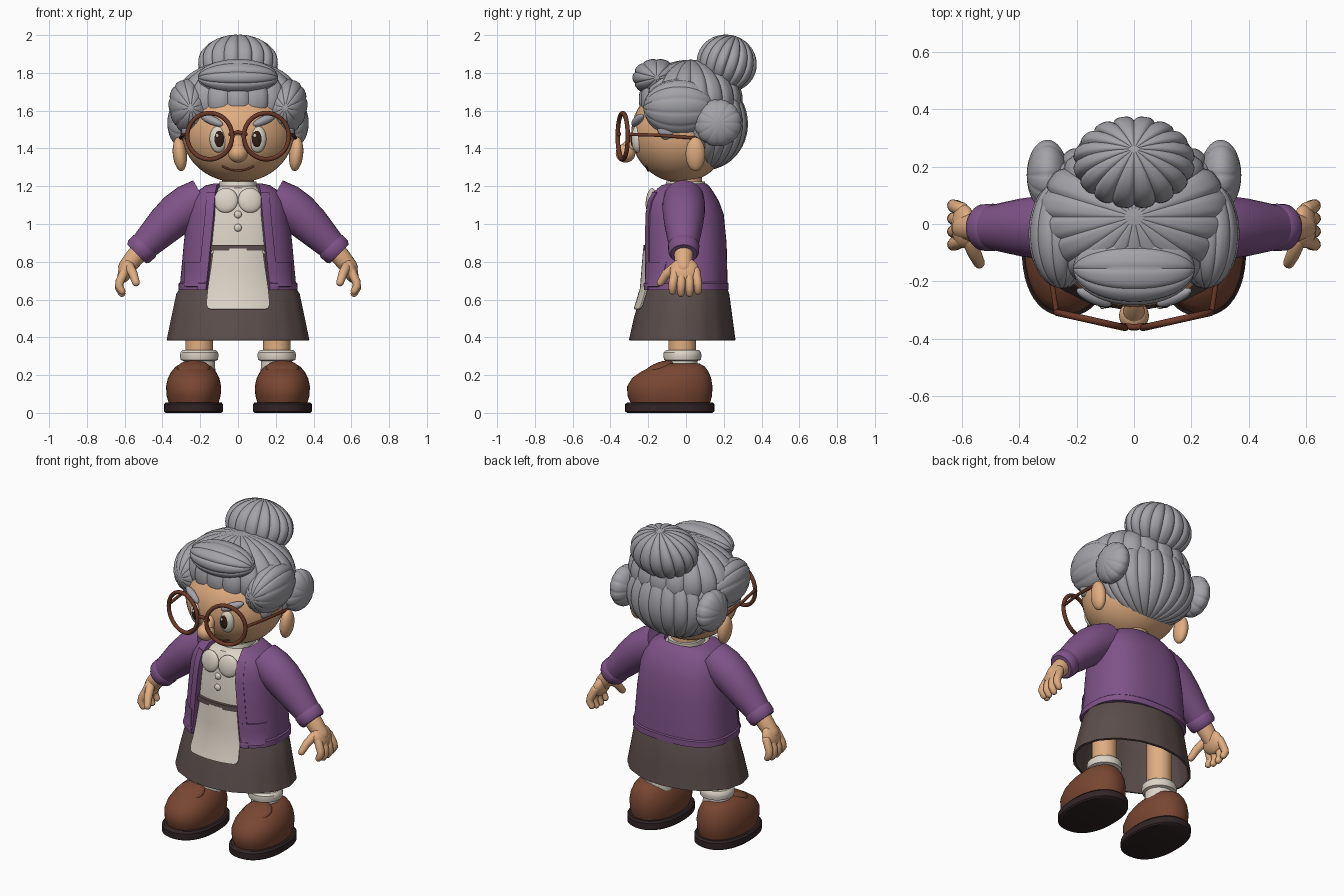
import bpy, bmesh, math
from mathutils import Vector, Matrix, Euler

if "Cube" in bpy.data.objects:
    bpy.data.objects.remove(bpy.data.objects["Cube"])


def material(name, r, g, b):
    m = bpy.data.materials.new(name)
    m.use_nodes = True
    m.diffuse_color = (r, g, b, 1)
    m.node_tree.nodes["Principled BSDF"].inputs["Base Color"].default_value = (r, g, b, 1)
    return m


SKIN = material("skin", .75, .42, .22)
HAIR = material("grey hair", .37, .365, .395)
PURPLE = material("purple wool", .215, .088, .25)
SKIRT = material("dark skirt", .105, .075, .071)
CREAM = material("cream cloth", .72, .66, .57)
LEATHER = material("brown leather", .19, .062, .032)
SOLE = material("dark sole", .032, .018, .019)
FRAME = material("frame brown", .15, .042, .022)
IRIS = material("dark iris", .03, .013, .009)
parts = []


def finish(bm, name, mat, thick=0):
    mesh = bpy.data.meshes.new(name)
    bm.to_mesh(mesh)
    bm.free()
    mesh.materials.append(mat)
    ob = bpy.data.objects.new(name, mesh)
    bpy.context.collection.objects.link(ob)
    parts.append(ob)
    if thick:
        mod = ob.modifiers.new("thickness", "SOLIDIFY")
        mod.thickness, mod.offset = thick, -1
    return ob


def spow(v, p):
    return math.copysign(abs(v) ** p, v)


def skin_rows(bm, grid, closed):
    for a, b in zip(grid, grid[1:]):
        n = len(a)
        for j in range(n if closed else n - 1):
            k = (j + 1) % n
            bm.faces.new((a[j], a[k], b[k], b[j]))


def loft(name, rows, mat, cx=0, p=1, n=64, gap=None, caps=True, thick=0, flute=0):
    """Stack of rounded rings: z, half width, front y, back y; gap gives the opening half width."""
    bm, grid = bmesh.new(), []
    for i, (z, rx, yf, yb) in enumerate(rows):
        cy, ry = (yf + yb) / 2, (yb - yf) / 2
        a = math.asin(min(1, gap[i] / rx) ** (1 / p)) if gap else 0
        count = n + 1 if gap else n
        ring = []
        for j in range(count):
            t = a + (2 * math.pi - 2 * a) * j / n
            f = 1 + flute * math.cos(16 * t) * (1 - i / len(rows))
            ring.append(bm.verts.new((cx + f * rx * spow(math.sin(t), p),
                                      cy - f * ry * spow(math.cos(t), p), z)))
        grid.append(ring)
    skin_rows(bm, grid, not gap)
    if caps:
        bm.faces.new(grid[0][::-1])
        bm.faces.new(grid[-1])
    return finish(bm, name, mat, thick)


def front_y(rows, x, z, p):
    """Front surface of a loft at x, z."""
    for a, b in zip(rows, rows[1:]):
        if z <= b[0]:
            break
    t = max(0, min(1, (z - a[0]) / (b[0] - a[0])))
    rx, yf, yb = (a[i] + (b[i] - a[i]) * t for i in (1, 2, 3))
    s = min(1, abs(x) / rx) ** (1 / p)
    return (yf + yb) / 2 - (yb - yf) / 2 * (1 - s * s) ** (p / 2)


def panel(name, rows, p, outline, mat, lift=.008):
    """Thin plate laid on the front of a loft; outline rows are z, x min, x max."""
    bm, grid = bmesh.new(), []
    for z, x0, x1 in outline:
        xs = [x0 + (x1 - x0) * j / 12 for j in range(13)]
        grid.append([bm.verts.new((x, front_y(rows, x, z, p) - lift, z)) for x in xs])
    skin_rows(bm, grid, False)
    finish(bm, name, mat, .009)


def tube(name, pts, radii, mat, n=20, rounded=True):
    """Tapered tube along a path, with optional domed ends."""
    pts = [Vector(q) for q in pts]
    rings = list(zip(pts, radii))
    if rounded:
        d0, d1 = (pts[0] - pts[1]).normalized(), (pts[-1] - pts[-2]).normalized()
        dome = ((.5, .87), (.85, .53), (.99, .1))
        rings = [(pts[0] + d0 * radii[0] * h, radii[0] * w) for h, w in dome[::-1]] + rings
        rings += [(pts[-1] + d1 * radii[-1] * h, radii[-1] * w) for h, w in dome]
    bm, grid = bmesh.new(), []
    last = (rings[1][0] - rings[0][0]).normalized()
    side = last.orthogonal().normalized()
    for i, (c, r) in enumerate(rings):
        d = (rings[min(i + 1, len(rings) - 1)][0] - rings[max(i - 1, 0)][0]).normalized()
        side = last.rotation_difference(d) @ side
        up, last = d.cross(side), d
        angles = [2 * math.pi * j / n for j in range(n)]
        grid.append([bm.verts.new(c + (side * math.cos(t) + up * math.sin(t)) * r) for t in angles])
    skin_rows(bm, grid, True)
    bm.faces.new(grid[0][::-1])
    bm.faces.new(grid[-1])
    bmesh.ops.recalc_face_normals(bm, faces=bm.faces)
    return finish(bm, name, mat)


def ball(name, loc, size, mat, rot=(0, 0, 0), ribs=0, depth=.05, axis=(0, 0, 0)):
    """Ellipsoid, optionally grooved into ribs that run to its poles."""
    bm = bmesh.new()
    bmesh.ops.create_uvsphere(bm, u_segments=ribs * 8 or 32, v_segments=24, radius=1)
    for v in bm.verts if ribs else ():
        flat = math.hypot(v.co.x, v.co.y)
        groove = 1 - abs(math.sin(math.atan2(v.co.y, v.co.x) * ribs / 2))
        v.co *= 1 - depth * groove ** 2 * flat
    m = Matrix.Translation(loc) @ Euler([math.radians(a) for a in rot]).to_matrix().to_4x4()
    m = m @ Matrix.Diagonal((*size, 1)) @ Euler([math.radians(a) for a in axis]).to_matrix().to_4x4()
    bm.transform(m)
    return finish(bm, name, mat)


def face_y(x, z):
    return -.03 - .26 * math.sqrt(max(0, 1 - (x / .295) ** 2 - ((z - 1.48) / .26) ** 2))


# Skirt, blouse and cardigan
skirt = [(.385, .375, -.30, .26), (.5, .352, -.275, .245), (.63, .325, -.238, .228),
         (.66, .307, -.228, .218), (.88, .25, -.21, .19)]
loft("skirt", skirt, SKIRT, caps=False, thick=.014, flute=.008)
blouse = [(.84, .24, -.205, .17), (1.08, .23, -.2, .16), (1.14, .2, -.185, .13),
          (1.19, .13, -.15, .11), (1.2, .1, -.11, .1), (1.225, .098, -.105, .1)]
loft("blouse", blouse, CREAM, p=.85)
coat = [(.65, .315, -.235, .226), (.686, .314, -.235, .226), (.692, .306, -.228, .22),
        (.9, .287, -.225, .215), (1.05, .27, -.22, .2), (1.12, .25, -.208, .175),
        (1.17, .22, -.185, .145), (1.205, .17, -.15, .12), (1.215, .125, -.125, .105)]
opening = [.17, .167, .166, .145, .13, .125, .12, .112, .1]
loft("cardigan", coat, PURPLE, p=.78, gap=opening, caps=False, thick=.025)
loft("waistband", [(.86, .25, -.226, .18), (.89, .248, -.224, .18)], SKIRT, p=.85)
panel("apron", skirt, 1, [(.55, -.145, .145), (.556, -.16, .16), (.575, -.168, .168),
                          (.66, -.16, .16), (.76, -.145, .145), (.87, -.13, .13)], CREAM, .016)
for z in (1.05, .98):
    ball("blouse_button", (0, front_y(blouse, 0, z, .85), z), (.02, .014, .02), CREAM)

# Head and face
ball("head", (0, -.03, 1.48), (.295, .26, .26), SKIN)
tube("neck", [(0, 0, 1.15), (0, 0, 1.3)], [.085, .085], SKIN)
tube("nose_bridge", [(0, -.27, 1.45), (0, -.315, 1.39)], [.03, .04], SKIN)
ball("nose", (0, -.32, 1.375), (.052, .052, .05), SKIN)
smile = [(x * .01, 1.283 + .022 * (x / 8) ** 2) for x in range(-8, 9)]
tube("mouth", [(x, face_y(x, z), z) for x, z in smile], [.006] * 17, FRAME, 10)

# Hair
ball("hair_crown", (0, .025, 1.66), (.335, .275, .21), HAIR, ribs=18)
ball("hair_back", (0, .1, 1.53), (.315, .228, .245), HAIR, ribs=22)
ball("hair_fringe", (0, -.155, 1.775), (.212, .128, .1), HAIR, ribs=10, depth=.06, axis=(0, 90, 0))
ball("hair_bun", (0, .215, 1.85), (.213, .162, .152), HAIR, rot=(-18, 0, 0), ribs=16, depth=.09)

# Spectacle bridge
tube("glasses_bridge", [(-.04, -.355, 1.475), (0, -.36, 1.487), (.04, -.355, 1.475)],
     [.011] * 3, FRAME, 12)

# Paired parts
for s, side in ((1, "left"), (-1, "right")):
    def label(part):
        return side + "_" + part

    def path(*pts):
        return [(s * x, y, z) for x, y, z in pts]

    # Face pairs
    ex = s * .103
    ey = face_y(ex, 1.45)
    ball(label("eye"), (ex, ey + .015, 1.45), (.047, .032, .072), CREAM)
    ball(label("iris"), (s * .1, ey - .008, 1.45), (.027, .014, .043), IRIS)
    ball(label("eye_glint"), (s * .1 - .01, ey - .02, 1.468), (.008, .005, .01), CREAM)
    ball(label("eyebrow"), (s * .14, face_y(.14, 1.55) - .008, 1.55), (.07, .022, .023), HAIR,
         rot=(0, -22 * s, 24 * s))
    ball(label("ear"), (s * .308, .05, 1.37), (.037, .052, .09), SKIN, rot=(0, 6 * s, 0))
    ball(label("hair_side"), (s * .25, -.035, 1.615), (.115, .19, .155), HAIR,
         rot=(0, 14 * s, 0), ribs=12, depth=.04, axis=(90, 0, 0))
    ball(label("hair_puff"), (s * .302, .17, 1.535), (.072, .125, .125), HAIR,
         ribs=12, depth=.04, axis=(0, 90, 0))
    ball(label("sideburn"), (s * .27, -.1, 1.5), (.03, .05, .055), HAIR)

    # Spectacles
    bpy.ops.mesh.primitive_torus_add(major_radius=.122, minor_radius=.012, major_segments=48,
                                     minor_segments=12, location=(s * .15, -.335, 1.465),
                                     rotation=(math.pi / 2, 0, s * .22))
    rim = bpy.context.object
    rim.name = label("glasses_rim")
    rim.data.materials.append(FRAME)
    parts.append(rim)
    tube(label("glasses_arm"), path((.27, -.308, 1.475), (.295, -.15, 1.47), (.305, .05, 1.455)),
         [.009] * 3, FRAME, 12)

    # Collar, front band and pocket
    ball(label("collar"), (s * .064, -.187, 1.125), (.064, .024, .066), CREAM, rot=(-8, 0, 8 * s))
    band = [(z, *sorted((s * w, s * (w + .045)))) for (z, *_), w in zip(coat[:-2], opening)]
    panel(label("cardigan_band"), coat, .78, band, PURPLE)
    px = sorted((s * .178, s * .285))
    panel(label("pocket"), coat, .78, [(z, *px) for z in (.67, .7, .75, .8)], PURPLE, .012)

    # Sleeve, cuff and hand
    tube(label("sleeve"), path((.185, -.012, 1.14), (.255, -.012, 1.1), (.32, -.012, 1.055),
                               (.385, -.012, .995), (.45, -.012, .93), (.52, -.012, .86)),
         [.105, .114, .111, .102, .088, .072], PURPLE, 28, False)
    tube(label("cuff"), path((.485, -.012, .893), (.495, -.012, .883), (.525, -.012, .853),
                             (.537, -.012, .841)), [.074, .083, .081, .07], PURPLE, 28, False)
    tube(label("forearm"), path((.5, -.012, .88), (.55, -.012, .82), (.59, -.012, .77)),
         [.052, .05, .045], SKIN)
    ball(label("palm"), (s * .594, -.008, .755), (.038, .076, .07), SKIN, rot=(0, -20 * s, 0))
    for i in range(4):
        y = -.068 + .043 * i
        drop = (.012, 0, 0, .012)[i]
        tube(label("finger"), path((.6, y * .85, .75), (.626, y, .695), (.63, y * 1.05, .66 + drop),
                                   (.615, y * 1.05, .633 + drop)), [.024, .023, .022, .019], SKIN, 14)
    tube(label("thumb"), path((.575, -.055, .775), (.555, -.105, .735), (.54, -.135, .69)),
         [.026, .024, .02], SKIN, 14)

    # Leg, sock and shoe
    tube(label("leg"), path((.205, -.02, .25), (.205, -.02, .75)), [.073, .073], SKIN, 28, False)
    loft(label("sock"), [(.15, .09, -.105, .065), (.275, .082, -.1, .06), (.28, .098, -.115, .078),
                         (.3, .102, -.12, .082), (.32, .1, -.118, .08), (.332, .088, -.105, .07)],
         CREAM, cx=s * .205, n=40)
    loft(label("shoe"), [(.045, .13, -.29, .125), (.09, .143, -.31, .138), (.14, .146, -.312, .14),
                         (.185, .136, -.285, .133), (.22, .117, -.235, .118), (.245, .095, -.185, .1),
                         (.262, .065, -.14, .07)], LEATHER, cx=s * .235, p=.92, n=48)
    ball(label("shoe_tongue"), (s * .235, -.14, .238), (.087, .082, .03), LEATHER, rot=(20, 0, 0))
    loft(label("sole"), [(0, .147, -.31, .14), (.008, .156, -.322, .15), (.046, .156, -.322, .15),
                         (.056, .147, -.31, .14)], SOLE, cx=s * .235, p=.88, n=48)

# Bake the cloth thickness, then smooth everything but sharp edges
bpy.ops.object.select_all(action="DESELECT")
for ob in parts:
    ob.select_set(True)
bpy.context.view_layer.objects.active = parts[0]
bpy.ops.object.convert(target="MESH")
bpy.ops.object.shade_smooth_by_angle(angle=math.radians(40))
